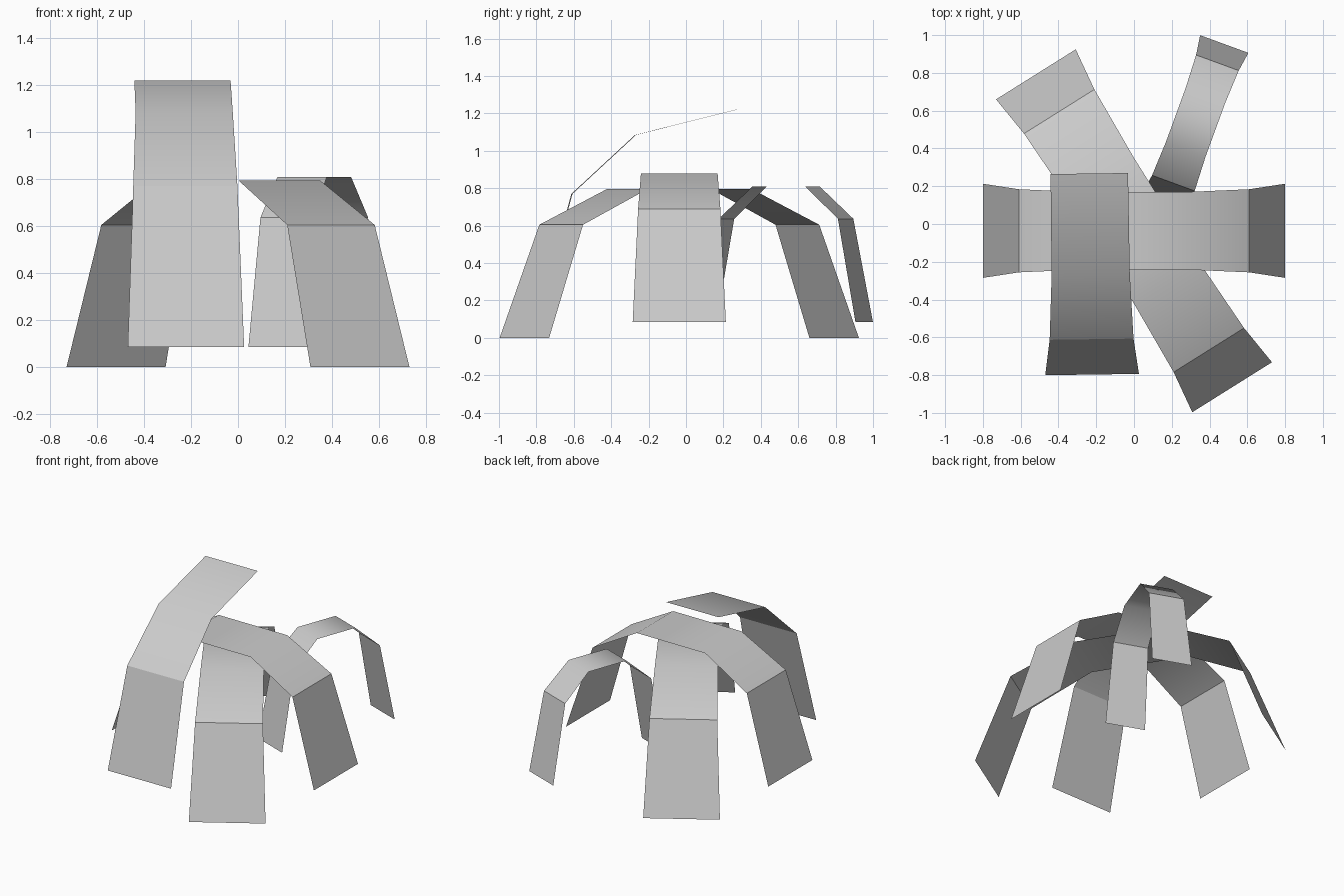
import bpy, bmesh, math

if "Cube" in bpy.data.objects:
    bpy.data.objects.remove(bpy.data.objects["Cube"])


def strip(name, stations, loc=(0, 0, 0), angle=0, scale=(1, 1, 1)):
    """Bent ribbon; each station is (distance along, height, half width)."""
    bm = bmesh.new()
    rows = [(bm.verts.new((x, -w, z)), bm.verts.new((x, w, z))) for x, z, w in stations]
    for a, b in zip(rows, rows[1:]):
        bm.faces.new((a[0], b[0], b[1], a[1]))
    mesh = bpy.data.meshes.new(name)
    bm.to_mesh(mesh)
    bm.free()
    ob = bpy.data.objects.new(name, mesh)
    bpy.context.collection.objects.link(ob)
    bpy.ops.object.select_all(action='DESELECT')
    ob.select_set(True)
    bpy.context.view_layer.objects.active = ob
    bpy.ops.object.shade_smooth_by_angle(angle=math.radians(31))
    ob.location = loc
    ob.rotation_euler[2] = math.radians(angle)
    ob.scale = scale
    return ob


# Arched leaf profile, mirrored about its middle
half = [(0.27, 0.795, 0.205), (0.61, 0.605, 0.22), (0.80, 0.0, 0.249)]
arch = [(-x, z, w) for x, z, w in reversed(half)] + half

strip("side_leaf", arch, (0, -0.036, 0.085))
strip("diagonal_leaf", arch, (0, -0.036, 0), -57.9, (1.222, 1, 1))
strip("small_leaf", arch, (0.325, 0.535, 0.085), 69.9, (0.556, 0.546, 0.912))

# Front leaf with its back half lifted up
lifted = [(-0.267, 1.22, 0.205), (0.27, 1.085, 0.207),
          (0.61, 0.77, 0.222), (0.797, 0.085, 0.248)]
front = strip("front_leaf", lifted, (-0.233, 0, 0), -89.2)
